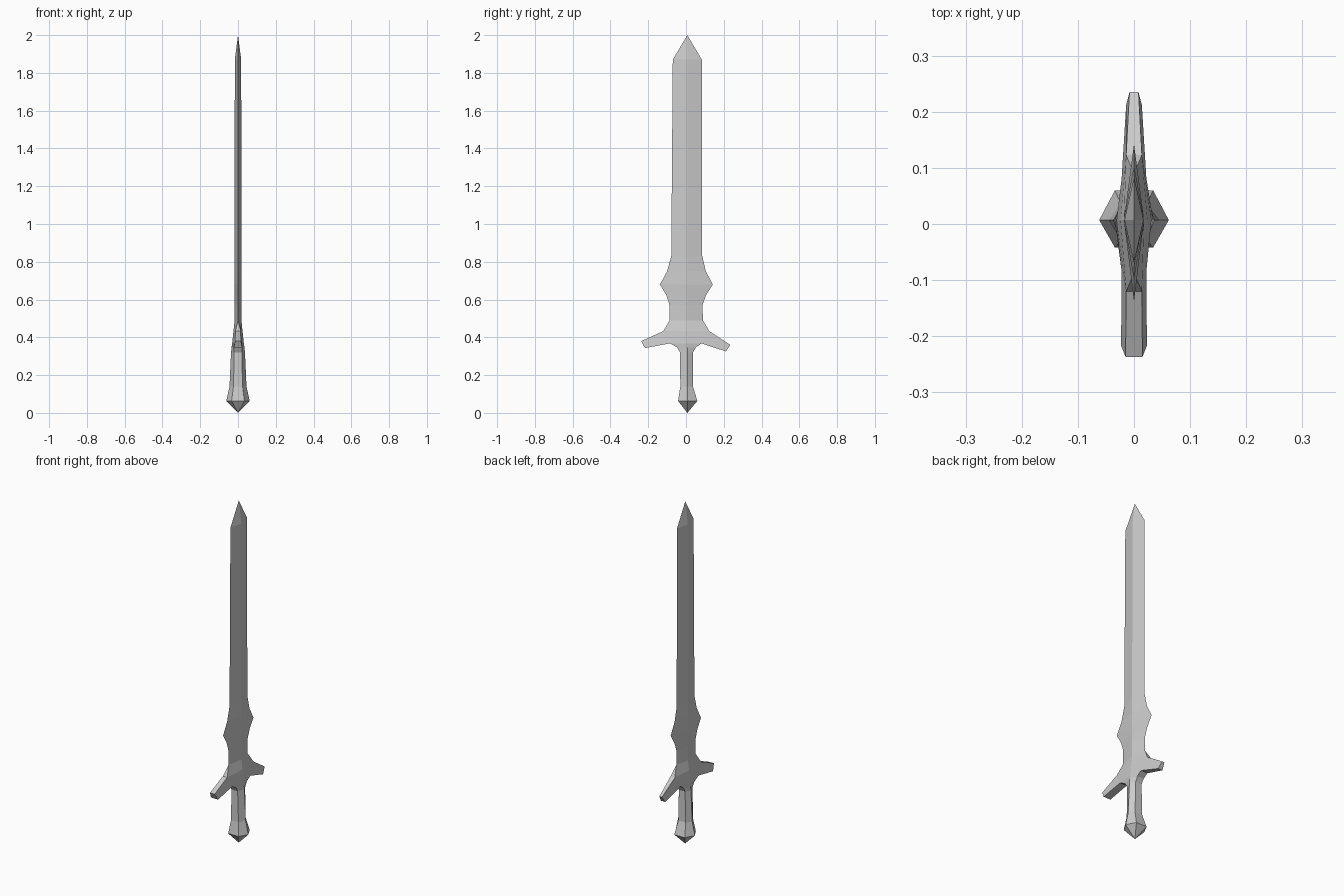
import bpy, bmesh

if "Cube" in bpy.data.objects:
    bpy.data.objects.remove(bpy.data.objects["Cube"])

CENTRE = 0.007  # y of the sword's long axis


def loft(name, rows, edit=None):
    """Skin six-sided sections, bottom to top.
    Each row: z, y_min, y_max, ridge half width, edge half width."""
    bm = bmesh.new()
    rings = []
    for z, y0, y1, w, t in rows:
        c = min(max(CENTRE, y0), y1)
        pts = [(w, c), (t, y1), (-t, y1), (-w, c), (-t, y0), (t, y0)]
        rings.append([bm.verts.new((x, y, z)) for x, y in pts])
    faces = []
    for a, b in zip(rings, rings[1:]):
        faces.append([bm.faces.new((a[i], a[(i + 1) % 6], b[(i + 1) % 6], b[i]))
                      for i in range(6)])
    if edit:
        edit(bm, faces)
    bmesh.ops.remove_doubles(bm, verts=bm.verts[:], dist=0.0001)
    mesh = bpy.data.meshes.new(name)
    bm.to_mesh(mesh)
    bm.free()
    obj = bpy.data.objects.new(name, mesh)
    bpy.context.collection.objects.link(obj)
    return obj


def pull_arms(bm, faces):
    """Extrude the two end faces of the hub into tapered arms."""
    # face index, upper and lower tip as (y, z, half width)
    arms = [(1, (0.235, 0.36, 0.008), (0.212, 0.325, 0.014)),
            (4, (-0.237, 0.38, 0.015), (-0.217, 0.343, 0.023))]
    for index, top, bottom in arms:
        face = faces[2][index]
        mid = face.calc_center_median().z
        new = bmesh.ops.extrude_discrete_faces(bm, faces=[face])["faces"][0]
        for v in new.verts:
            y, z, half = top if v.co.z > mid else bottom
            v.co = (half if v.co.x > 0 else -half, y, z)


# Blade: diamond section, flared barbs, pointed tip
loft("blade", [
    (0.49, -0.087, 0.090, 0.018, 0),
    (0.57, -0.087, 0.087, 0.018, 0),
    (0.625, -0.105, 0.107, 0.018, 0),
    (0.68, -0.138, 0.142, 0.018, 0),
    (0.75, -0.100, 0.105, 0.018, 0),
    (0.83, -0.078, 0.086, 0.018, 0),
    (1.87, -0.070, 0.084, 0.017, 0),
    (2.00, 0.007, 0.007, 0, 0),
])

# Guard: hub swelling out of the blade, with two drooping arms
loft("guard", [
    (0.32, -0.032, 0.037, 0.037, 0.020),
    (0.347, -0.047, 0.052, 0.034, 0.021),
    (0.368, -0.085, 0.082, 0.031, 0.022),
    (0.433, -0.120, 0.123, 0.024, 0.014),
    (0.49, -0.087, 0.090, 0.018, 0),
], pull_arms)

# Grip: six-sided, slightly thicker at the bottom
loft("grip", [
    (0.14, -0.030, 0.037, 0.045, 0.024),
    (0.32, -0.032, 0.037, 0.037, 0.020),
])

# Pommel: flared cap ending in a point
loft("pommel", [
    (0.00, 0.007, 0.007, 0, 0),
    (0.063, -0.042, 0.060, 0.062, 0.034),
    (0.14, -0.030, 0.037, 0.045, 0.024),
])
